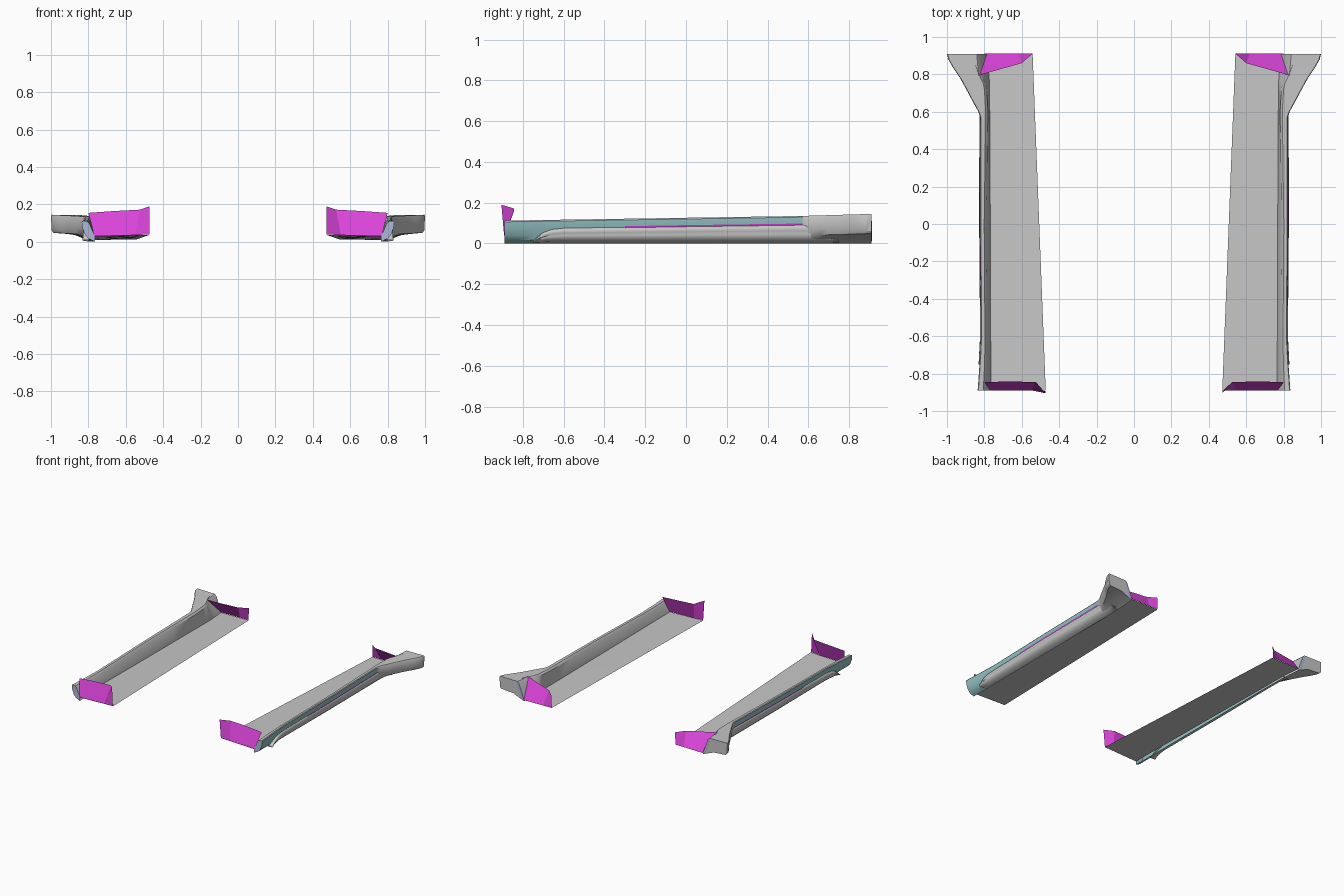
import bpy

cube = bpy.data.objects.get("Cube")
if cube:
    bpy.data.objects.remove(cube, do_unlink=True)


def material(name, colour):
    m = bpy.data.materials.new(name)
    m.use_nodes = True
    m.diffuse_color = (*colour, 1)
    m.node_tree.nodes["Principled BSDF"].inputs["Base Color"].default_value = (*colour, 1)
    return m


GREY = material("light grey", (0.57, 0.57, 0.57))
TEAL = material("pale teal", (0.30, 0.55, 0.57))
PINK = material("magenta", (0.72, 0.06, 0.72))
BLUE = material("pale blue", (0.42, 0.50, 0.68))


def build(name, verts, faces, mats, rule=None, angle=0.6):
    """Make the part on the left and its mirror image on the right."""
    for side, sign in (("left", 1), ("right", -1)):
        mesh = bpy.data.meshes.new(f"{side}_{name}")
        mesh.from_pydata([(sign * x, y, z) for x, y, z in verts], [],
                         [f[::sign] for f in faces])
        for m in mats:
            mesh.materials.append(m)
        if rule:
            for i, p in enumerate(mesh.polygons):
                p.material_index = rule(i)
        obj = bpy.data.objects.new(f"{side}_{name}", mesh)
        bpy.context.collection.objects.link(obj)
        bpy.ops.object.select_all(action="DESELECT")
        obj.select_set(True)
        bpy.context.view_layer.objects.active = obj
        bpy.ops.object.shade_smooth_by_angle(angle=angle)


def loft(rows):
    """Join equal rows of points into a sheet facing outward."""
    n = len(rows[0])
    faces = [[i * n + j, i * n + j + 1, (i + 1) * n + j + 1, (i + 1) * n + j]
             for i in range(len(rows) - 1) for j in range(n - 1)]
    return [p for r in rows for p in r], [f[::-1] for f in faces]


def lerp(table, y):
    """Read a value from a short list of (y, value) pairs."""
    for (a, va), (b, vb) in zip(table, table[1:]):
        if y <= b:
            return va + (vb - va) * max(0, y - a) / (b - a)
    return table[-1][1]


BASE = [(-.89, .765), (0, .768), (.75, .772), (.91, .785)]
INNER = [(-.89, .80), (-.7, .79), (0, .795), (.6, .787), (.74, .795), (.8, .825), (.91, .835)]
OUTER = [(-.89, .836), (-.75, .826), (-.6, .818), (0, .823), (.57, .822), (.6, .832), (.66, .865),
         (.72, .897), (.78, .93), (.84, .97), (.88, .993), (.91, 1.0)]
TOP = [(-.89, .112), (.57, .135), (.91, .145)]
STATIONS = [-.89, -.82, -.75, -.6, -.3, 0, .3, .5, .57, .6, .66, .69, .72, .75, .78, .81, .84, .88, .91]


def section(y):
    base, inner, outer, top = (lerp(t, y) for t in (BASE, INNER, OUTER, TOP))
    k = max(0, (outer - .822) / .178) if y > .57 else 0
    pts = [(base, lerp([(-.89, .028), (.91, .01)], y)),
           (inner - .006, top - .015), (inner + .006, top - .002), (outer - .004, top),
           (outer, top - .006), (outer - .004, .075 - .015 * k),
           (outer - .017 + .002 * k, .04 + .008 * k),
           (lerp([(-.89, .80), (.57, .795), (.91, .88)], y), .018 + .022 * k), (base, .001)]
    return [(x, y, z) for x, z in pts]


# Sill shell: inner wall, top ledge, teal outer side and the rear flare
rows = [section(y) for y in STATIONS]
verts, faces = loft(rows)
span = len(rows[0]) - 1
build("sill_shell", verts, faces, [GREY, TEAL],
      lambda i: int(i % span >= 4 and STATIONS[i // span] < .56))

# End caps of the shell
cap = list(range(span + 1))
build("front_cap", rows[0], [cap], [BLUE])
build("rear_cap", rows[-1], [cap[::-1]], [GREY])
build("rear_edge_strip", [(.785, .912, .012), (.83, .912, .13), (.852, .912, .138), (.815, .912, .02)],
      [[0, 1, 2, 3]], [BLUE])

# Floor plate, tapering toward the rear
floor_rows = []
for y in STATIONS:
    t = (y + .89) / 1.8
    floor_rows.append([(.472 + .07 * t, y, .038 - .025 * t), (lerp(BASE, y), y, .028 - .018 * t)])
verts, faces = loft(floor_rows)
build("floor_plate", verts, faces, [GREY])

# Rounded rocker moulding with a shallow groove
HEIGHT = [(-.75, .008), (-.73, .03), (-.70, .052), (-.66, .068), (-.6, .076), (0, .086),
          (.58, .094), (.64, .09), (.68, .078), (.71, .055), (.73, .03), (.75, .008)]
PROFILE = [(-.03, 1), (-.006, .98), (.004, .88), (.005, .65), (.0, .56), (.002, .48),
           (-.006, .28), (-.02, .1), (-.05, .0)]
rocker_rows = []
for y, h in HEIGHT + [(v, lerp(HEIGHT, v)) for v in (-.4, -.2, .2, .4)]:
    x0 = lerp(OUTER, min(y, .57))
    rocker_rows.append([(x0 + dx, y, .002 + h * f) for dx, f in PROFILE])
rocker_rows.sort(key=lambda r: r[0][1])
verts, faces = loft(rocker_rows)
build("rocker_moulding", verts, faces, [GREY], angle=1.0)

# Thin seam above the moulding
seam = []
for y in (-.3, 0, .3, .57):
    x, z = lerp(OUTER, y) + .002, lerp(HEIGHT, y)
    seam.append([(x, y, z + .004), (x - .002, y, z - .004)])
verts, faces = loft(seam)
build("seam", verts, faces, [PINK])

# Leaning end panels
verts, faces = loft([
    [(.472, -.905, .19), (.474, -.892, .04)],
    [(.525, -.845, .172), (.55, -.889, .036)],
    [(.66, -.842, .165), (.67, -.889, .033)],
    [(.80, -.845, .155), (.768, -.889, .03)]])
build("front_panel", verts, faces, [PINK], angle=0.3)
verts, faces = loft([
    [(.542, .911, .11), (.545, .911, .014)],
    [(.60, .86, .118), (.62, .911, .013)],
    [(.83, .795, .142), (.785, .911, .011)],
    [(.848, .85, .143), (.80, .911, .03)]])
build("rear_panel", verts, [f[::-1] for f in faces], [PINK], angle=0.3)
